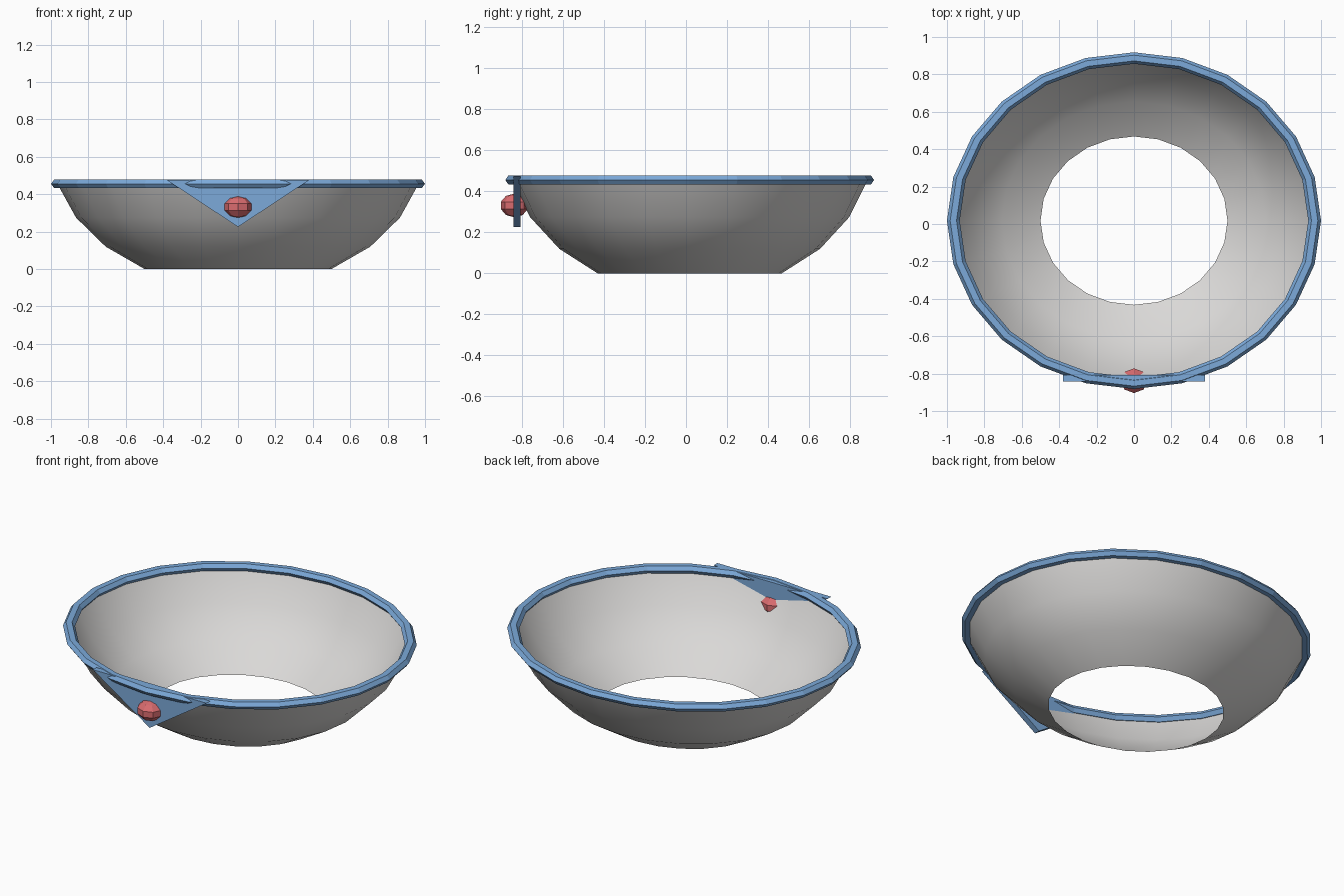
import bpy, bmesh, math
from mathutils import Vector

cube = bpy.data.objects.get("Cube")
if cube:
    bpy.data.objects.remove(cube, do_unlink=True)

SQUASH = Vector((1.0, 0.9, 0.75))   # the whole bed is a flattened round form
CENTRE_Y = 0.018
SIDES = 24


def make_material(name, rgb):
    mat = bpy.data.materials.new(name)
    mat.use_nodes = True
    mat.diffuse_color = (*rgb, 1.0)
    mat.node_tree.nodes["Principled BSDF"].inputs["Base Color"].default_value = (*rgb, 1.0)
    return mat


def make_object(name, bm, mat, location, smooth=False):
    for face in bm.faces:
        face.smooth = smooth
    mesh = bpy.data.meshes.new(name)
    bm.to_mesh(mesh)
    bm.free()
    mesh.materials.append(mat)
    obj = bpy.data.objects.new(name, mesh)
    obj.location = location
    bpy.context.collection.objects.link(obj)
    return obj


def lathe(profile, closed):
    """Turn (radius, height) points round z, flattened by SQUASH."""
    bm = bmesh.new()
    rings = []
    for r, z in profile:
        ring = []
        for i in range(SIDES):
            a = 2 * math.pi * i / SIDES
            ring.append(bm.verts.new(Vector((r * math.cos(a), r * math.sin(a), z)) * SQUASH))
        rings.append(ring)
    pairs = list(zip(rings, rings[1:]))
    if closed:
        pairs.append((rings[-1], rings[0]))
    for low, high in pairs:
        for i in range(SIDES):
            j = (i + 1) % SIDES
            bm.faces.new((low[i], low[j], high[j], high[i]))
    return bm


grey = make_material("warm grey", (0.70, 0.69, 0.68))
blue = make_material("blue trim", (0.20, 0.40, 0.70))
red = make_material("red", (0.70, 0.15, 0.16))

# Open bowl: the band of a sphere from 30 to 75 degrees above its lower pole
steps = [math.radians(d) for d in (30, 45, 60, 75)]
sphere_z = math.cos(steps[0])
bowl_profile = [(math.sin(a), sphere_z - math.cos(a)) for a in steps]
make_object("bowl", lathe(bowl_profile, False), grey, (0, CENTRE_Y, 0), smooth=True)

# Rim: six-sided ring along the upper edge
rim_r, rim_z = bowl_profile[-1]
tube = 1.0 - rim_r
rim_profile = [(rim_r + tube * math.cos(k * math.pi / 3),
                rim_z + tube * math.sin(k * math.pi / 3)) for k in range(6)]
make_object("rim", lathe(rim_profile, True), blue, (0, CENTRE_Y, 0))

# Triangular flap hanging at the front
bm = bmesh.new()
flap = bm.faces.new([bm.verts.new(p) for p in ((-0.38, 0, 0.475), (0, 0, 0.225), (0.38, 0, 0.475))])
out = bmesh.ops.extrude_face_region(bm, geom=[flap])
bmesh.ops.translate(bm, vec=(0, 0.034, 0),
                    verts=[v for v in out["geom"] if isinstance(v, bmesh.types.BMVert)])
bmesh.ops.recalc_face_normals(bm, faces=bm.faces)
make_object("front_flap", bm, blue, (0, -0.842, 0))

# Faceted bead on the flap
bm = bmesh.new()
bmesh.ops.create_uvsphere(bm, u_segments=8, v_segments=5, radius=0.077)
bmesh.ops.scale(bm, vec=SQUASH, verts=bm.verts)
make_object("bead", bm, red, (0, -0.838, 0.331))
